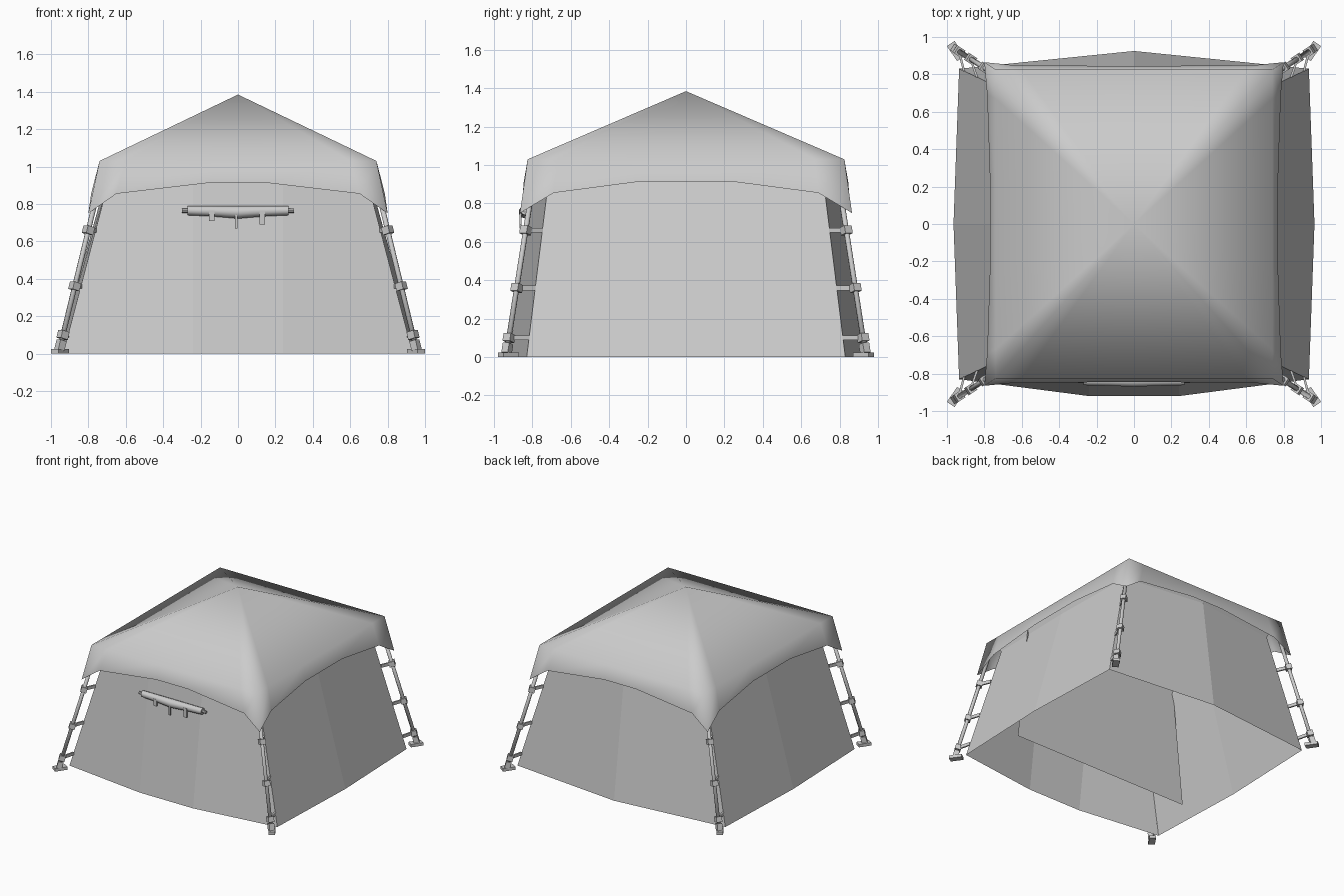
import bpy, bmesh
from math import pi
from mathutils import Vector

cube = bpy.data.objects.get("Cube")
if cube:
    bpy.data.objects.remove(cube)

grey = bpy.data.materials.new("tent_grey")
grey.use_nodes = True
COLOR = (0.6, 0.6, 0.6, 1)
grey.diffuse_color = COLOR
grey.node_tree.nodes["Principled BSDF"].inputs["Base Color"].default_value = COLOR


def finish(name, bm, smooth=False):
    bmesh.ops.recalc_face_normals(bm, faces=bm.faces)
    mesh = bpy.data.meshes.new(name)
    bm.to_mesh(mesh)
    bm.free()
    mesh.materials.append(grey)
    for p in mesh.polygons:
        p.use_smooth = smooth
    obj = bpy.data.objects.new(name, mesh)
    bpy.context.collection.objects.link(obj)
    return obj


def bridge(bm, low, high, closed=True):
    n = len(low)
    for i in range(n if closed else n - 1):
        j = (i + 1) % n
        bm.faces.new((low[i], low[j], high[j], high[i]))


def beam(bm, a, b, width, depth, sides=4):
    """Bar from a to b with a rectangular or round section."""
    a, b = Vector(a), Vector(b)
    axis = b - a
    made = bmesh.ops.create_cone(bm, cap_ends=True, segments=sides, radius1=0.5,
                                 radius2=0.5, depth=axis.length)["verts"]
    rot = axis.to_track_quat("Z", "Y").to_matrix()
    for v in made:
        p = v.co.copy()
        if sides == 4:  # turn the diamond into a unit square
            p.x, p.y = v.co.x + v.co.y, v.co.y - v.co.x
        v.co = rot @ Vector((p.x * width, p.y * depth, p.z)) + (a + b) / 2


def quarter_ring(front, corner, side):
    """Mirror one quarter outline to a full loop, counter-clockwise."""
    quarter = [side, corner] if not front else side + [corner] + front
    def flip(sx, sy):
        return [(x * sx, y * sy, z) for x, y, z in quarter]
    return flip(1, 1) + flip(-1, 1)[::-1] + flip(-1, -1) + flip(1, -1)[::-1]


# Canopy: pyramid roof with an arched valance
bm = bmesh.new()
hem = quarter_ring([(0.65, 0.85, 0.855), (0.14, 0.845, 0.915)], (0.80, 0.865, 0.75),
                   [(0.77, 0.235, 0.915), (0.785, 0.69, 0.855)])
eave = quarter_ring([(0.6, 0.825, 1.03), (0.14, 0.825, 1.03)], (0.74, 0.825, 1.03),
                    [(0.74, 0.235, 1.03), (0.74, 0.67, 1.03)])
low = [bm.verts.new(p) for p in hem]
high = [bm.verts.new(p) for p in eave]
bridge(bm, low, high)
apex = bm.verts.new((0, 0, 1.385))
for i, v in enumerate(high):
    bm.faces.new((v, high[(i + 1) % len(high)], apex))
finish("canopy", bm, True)


# Walls: each row is height, corner x, corner y, side x, front y, back y
ROWS = [(0, 0.935, 0.83, 0.965, 0.92, 0.925),
        (0.93, 0.69, 0.715, 0.705, 0.80, 0.80),
        (1.01, 0.71, 0.78, 0.72, 0.81, 0.81)]
WALLS = {
    "front_wall": lambda z, cx, cy, sx, fy, by:
        [(-cx, -cy, z), (-0.24, -fy, z), (0.24, -fy, z), (cx, -cy, z)],
    "back_wall": lambda z, cx, cy, sx, fy, by: [(cx, cy, z), (0, by, z), (-cx, cy, z)],
    "left_wall": lambda z, cx, cy, sx, fy, by: [(cx, -cy, z), (sx, 0, z), (cx, cy, z)],
    "right_wall": lambda z, cx, cy, sx, fy, by: [(-cx, cy, z), (-sx, 0, z), (-cx, -cy, z)],
}
for name, outline in WALLS.items():
    bm = bmesh.new()
    rows = [[bm.verts.new(p) for p in outline(*row)] for row in ROWS]
    for a, b in zip(rows, rows[1:]):
        bridge(bm, a, b, False)
    finish(name, bm)

# Inner partition hanging across the tent
bm = bmesh.new()
bm.faces.new([bm.verts.new(p) for p in
              [(-0.8, -0.39, 0.02), (0.8, -0.39, 0.02), (0.7, -0.39, 1.03), (-0.7, -0.39, 1.03)]])
finish("inner_partition", bm)

# Corner poles with clamps, wall straps and feet
FOOT, TOP = Vector((0.955, 0.935, 0.02)), Vector((0.73, 0.79, 0.95))
WALL_LOW, WALL_HIGH = Vector((0.935, 0.83, 0)), Vector((0.69, 0.715, 0.93))


def at_height(a, b, z):
    return a.lerp(b, (z - a.z) / (b.z - a.z))


for sx, x_name in ((1, "left"), (-1, "right")):
    for sy, y_name in ((-1, "front"), (1, "back")):
        flip = Vector((sx, sy, 1))
        pole, fittings = bmesh.new(), bmesh.new()
        beam(pole, FOOT * flip, TOP * flip, 0.028, 0.028, 8)
        for z in (0.1, 0.36, 0.66):
            lower, upper = (at_height(FOOT, TOP, z + d) * flip for d in (-0.02, 0.02))
            beam(fittings, lower, upper, 0.045, 0.045)
            beam(fittings, (lower + upper) / 2, at_height(WALL_LOW, WALL_HIGH, z) * flip,
                 0.012, 0.025)
        # foot: tilted plate plus a socket
        beam(fittings, Vector((0.925, 0.885, 0.012)) * flip,
             Vector((0.98, 0.965, 0.012)) * flip, 0.05, 0.024)
        beam(fittings, FOOT * flip, at_height(FOOT, TOP, 0.07) * flip, 0.04, 0.04)
        finish(f"{y_name}_{x_name}_pole", pole, True)
        finish(f"{y_name}_{x_name}_fittings", fittings)

# Rolled-up door: sagging tube with a thin core
ROLL_Y, ROLL_Z = -0.838, 0.765
bm = bmesh.new()
loops = []
for x, r in ((-0.27, 0.025), (-0.14, 0.028), (0, 0.034), (0.14, 0.028), (0.27, 0.025)):
    ring = bmesh.ops.create_circle(bm, segments=10, radius=r)["verts"]
    for v in ring:
        v.co = Vector((x, ROLL_Y + v.co.x, ROLL_Z + v.co.y - (r - 0.025)))
    loops.append(ring)
for a, b in zip(loops, loops[1:]):
    bridge(bm, a, b)
for end in (loops[0], loops[-1]):
    bm.faces.new(end)
finish("door_roll", bm, True)
bpy.context.view_layer.objects.active = bpy.data.objects["door_roll"]
bpy.data.objects["door_roll"].select_set(True)
bpy.ops.object.shade_smooth_by_angle(angle=pi / 4)

bm = bmesh.new()
beam(bm, (-0.3, ROLL_Y, ROLL_Z), (0.3, ROLL_Y, ROLL_Z), 0.024, 0.024, 8)
finish("roll_core", bm)

# Tie straps hanging from the roll
bm = bmesh.new()
for x, bottom, width in ((-0.14, 0.71, 0.03), (-0.01, 0.67, 0.014), (0.13, 0.69, 0.03)):
    beam(bm, (x, -0.862, bottom), (x, -0.862, 0.765), width, 0.01)
finish("tie_straps", bm)
